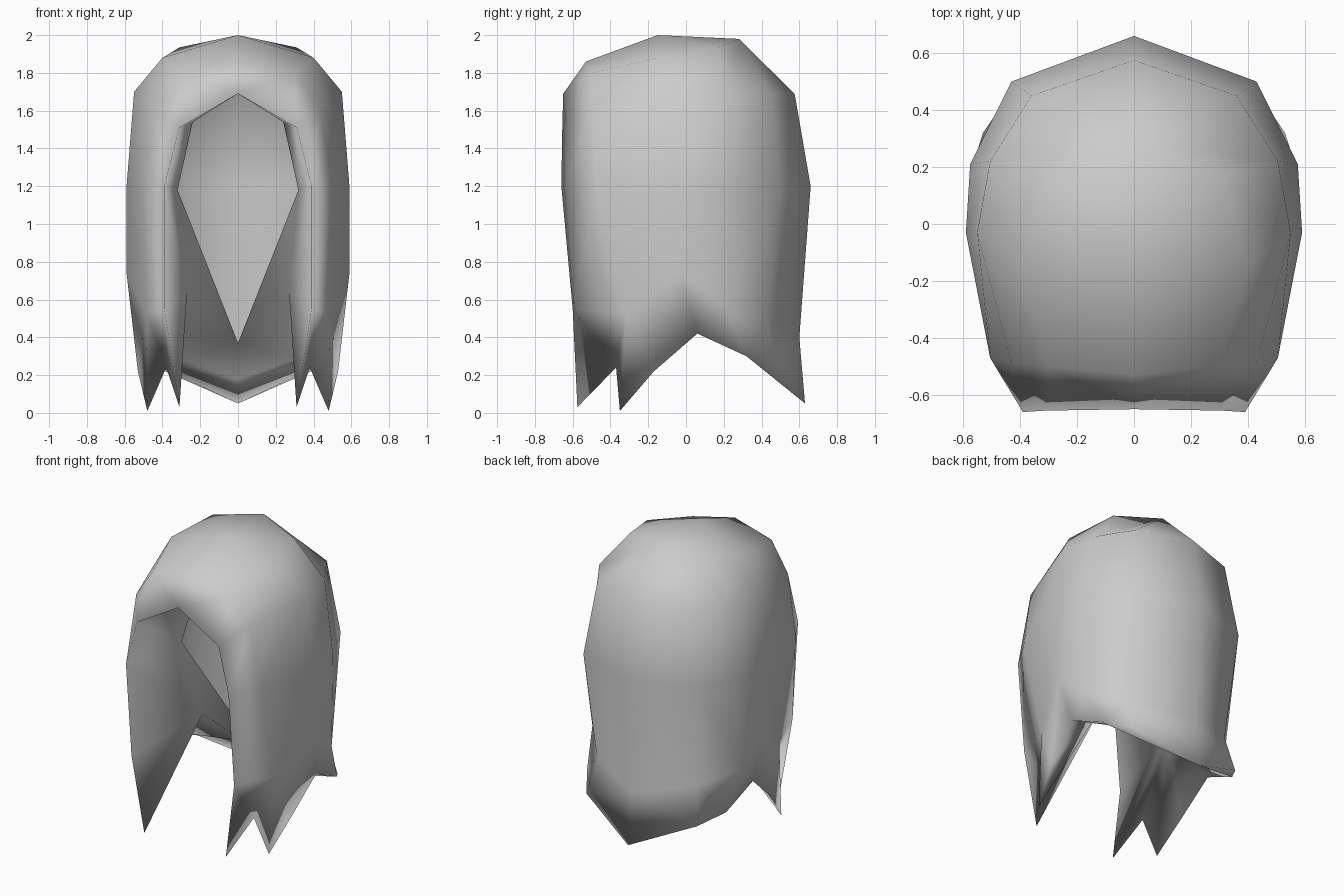
import bpy
import bmesh

cube = bpy.data.objects.get("Cube")
if cube:
    bpy.data.objects.remove(cube, do_unlink=True)

# One flat grey for the whole hairpiece
grey = bpy.data.materials.new("hair_grey")
grey.use_nodes = True
colour = (0.6, 0.6, 0.6, 1)
grey.diffuse_color = colour
grey.node_tree.nodes["Principled BSDF"].inputs["Base Color"].default_value = colour

# Strands of the left half, from back centre to face opening; each runs crown to lower bulge
strands = [
    [(0, .28, 1.98), (0, .575, 1.69), (0, .66, 1.2), (0, .60, .40)],
    [(0, .28, 1.98), (.36, .45, 1.69), (.43, .50, 1.2), (.38, .425, .48)],
    [(.31, .17, 1.935), (.505, .22, 1.69), (.575, .21, 1.2), (.565, .21, .56)],
    [(.40, -.15, 1.88), (.55, -.03, 1.70), (.59, -.03, 1.2), (.59, -.03, .74)],
    [(.30, -.50, 1.80), (.43, -.49, 1.61), (.505, -.47, 1.2), (.485, -.32, .53)],
    [(0, -.65, 1.69), (.31, -.655, 1.51), (.39, -.66, 1.2), (.39, -.60, .55)],
]
# Ragged hem, from back centre to the front lock tip
hem_points = [(0, .63, .05), (.42, .48, .235), (.53, .32, .30), (.55, .06, .42),
              (.53, -.17, .22), (.48, -.35, .01), (.38, -.37, .24), (.31, -.575, .03)]

bm = bmesh.new()
grid = [[bm.verts.new(p) for p in s] for s in strands]
hem = [bm.verts.new(p) for p in hem_points]
edge = grid[5]

# Outer shell
for a, b in zip(grid, grid[1:]):
    for i in range(3):
        bm.faces.new((a[i], a[i + 1], b[i + 1], b[i]))

# Shell down to the hem, with two pointed locks at the front
low = [s[3] for s in grid]
for i in range(3):
    bm.faces.new((low[i], hem[i], hem[i + 1], low[i + 1]))
for f in ((low[3], hem[3], hem[4]), (low[3], hem[4], low[4]),
          (low[4], hem[4], hem[5]), (low[4], hem[5], hem[6]),
          (low[4], hem[6], low[5]), (low[5], hem[6], hem[7])):
    bm.faces.new(f)

# Crown
crown = bm.verts.new((0, -.15, 2.0))
fringe = bm.verts.new((0, -.53, 1.86))
for f in ((crown, grid[1][0], grid[2][0]), (crown, grid[2][0], grid[3][0]),
          (crown, grid[3][0], fringe), (fringe, grid[3][0], grid[4][0]),
          (fringe, grid[4][0], edge[0])):
    bm.faces.new(f)

# Lining: wraps in from the opening and hem, leaving a diamond gap at the back
gap_top, gap_upper, gap_side, gap_low, fold, nape, nape_side = [
    bm.verts.new(p) for p in (
        (0, -.10, 1.74), (.24, -.10, 1.54), (.32, -.155, 1.18), (0, .22, .37),
        (.27, 0, .64), (0, .57, .18), (.31, .42, .29))]
for f in (
        (edge[0], edge[1], gap_upper, gap_top),
        (edge[1], edge[2], gap_side, gap_upper),
        (edge[2], edge[3], fold, gap_side),
        (edge[3], hem[7], fold),
        (hem[7], hem[6], fold), (hem[6], hem[5], fold),
        (hem[5], hem[4], fold), (hem[4], hem[3], fold),
        (hem[3], hem[2], nape_side, fold), (hem[2], hem[1], hem[0]),
        (hem[2], hem[0], nape, nape_side),
        (nape_side, nape, gap_low, fold), (fold, gap_low, gap_side)):
    bm.faces.new(f)

# Join the shared crown point, then make outward normals consistent
side = next(f for f in bm.faces if grid[2][1] in f.verts and grid[3][2] in f.verts)
bmesh.ops.remove_doubles(bm, verts=bm.verts, dist=0.001)
bmesh.ops.recalc_face_normals(bm, faces=bm.faces)
bm.normal_update()
if side.normal.x < 0:
    bmesh.ops.reverse_faces(bm, faces=bm.faces)

mesh = bpy.data.meshes.new("hair")
bm.to_mesh(mesh)
bm.free()
mesh.materials.append(grey)
mesh.shade_smooth()
hair = bpy.data.objects.new("hair", mesh)
bpy.context.scene.collection.objects.link(hair)

# Right half
mirror = hair.modifiers.new("mirror", 'MIRROR')
mirror.use_clip = True
mirror.merge_threshold = 0.001
